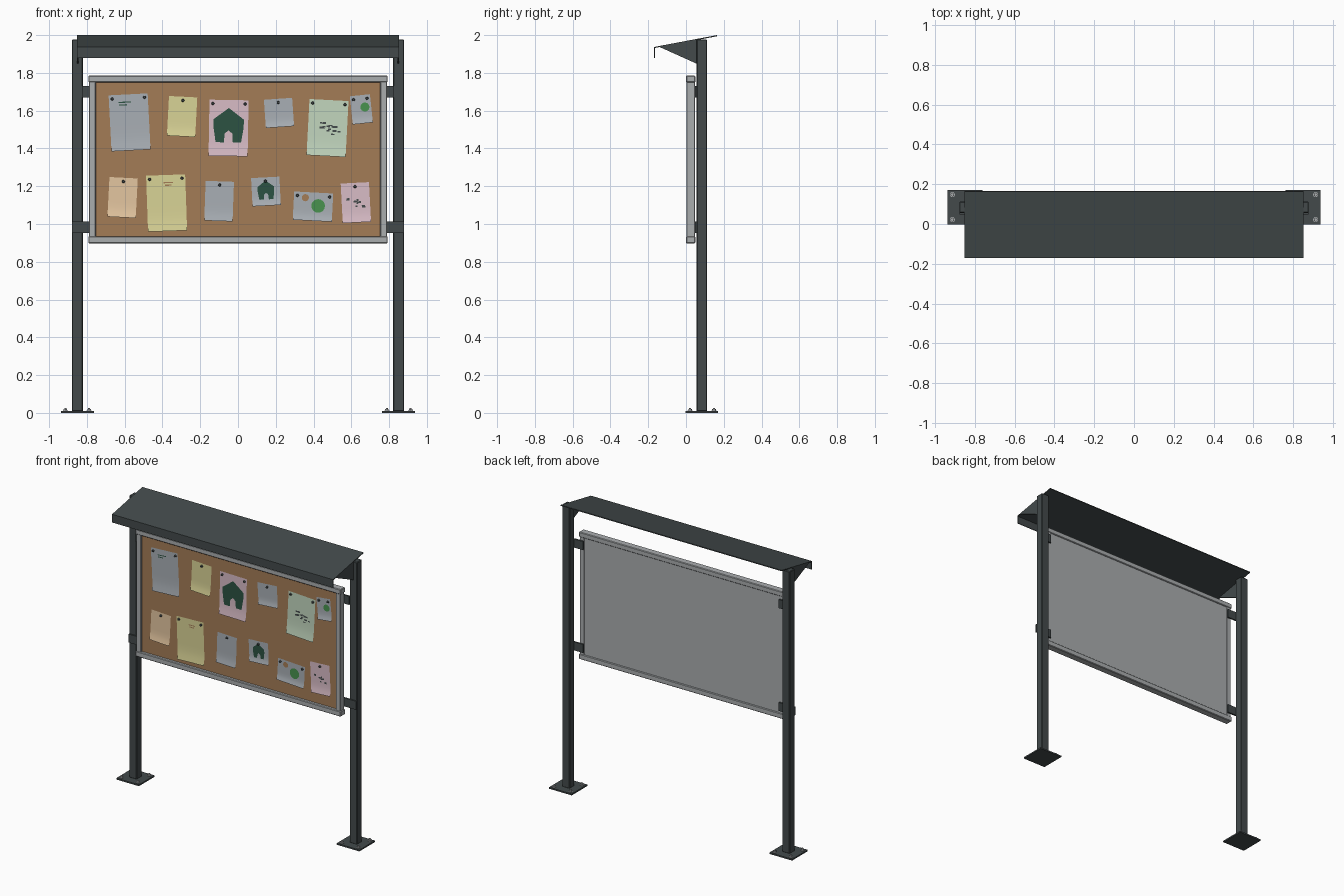
import bpy, bmesh, math, random
from mathutils import Matrix, Vector

if "Cube" in bpy.data.objects:
    bpy.data.objects.remove(bpy.data.objects["Cube"])

random.seed(4)


def material(name, r, g, b):
    lin = [((c / 255 + 0.055) / 1.055) ** 2.4 for c in (r, g, b)]
    m = bpy.data.materials.new(name)
    m.diffuse_color = (*lin, 1)
    m.use_nodes = True
    m.node_tree.nodes["Principled BSDF"].inputs["Base Color"].default_value = m.diffuse_color
    return m


DARK = material("dark_metal", 67, 74, 75)
SILVER = material("silver_metal", 170, 173, 175)
CORK = material("cork", 164, 124, 86)
WHITE = material("white_paper", 169, 175, 181)
YELLOW = material("yellow_paper", 217, 211, 150)
PINK = material("pink_paper", 216, 188, 198)
MINT = material("mint_paper", 194, 214, 190)
PEACH = material("peach_paper", 228, 198, 160)
FOREST = material("dark_green_ink", 44, 82, 66)
GREEN = material("green_ink", 72, 146, 78)


def finish(name, bm, *mats):
    me = bpy.data.meshes.new(name)
    bm.to_mesh(me)
    bm.free()
    for m in mats:
        me.materials.append(m)
    ob = bpy.data.objects.new(name, me)
    bpy.context.collection.objects.link(ob)
    return ob


def box(name, x, y, z, mat, bevel=0):
    """Box from (min, max) ranges on each axis."""
    bm = bmesh.new()
    size = Vector([b - a for a, b in (x, y, z)])
    mid = Vector([(a + b) / 2 for a, b in (x, y, z)])
    bmesh.ops.create_cube(bm, size=1, matrix=Matrix.Translation(mid) @ Matrix.Diagonal((*size, 1)))
    ob = finish(name, bm, mat)
    if bevel:
        mod = ob.modifiers.new("edges", 'BEVEL')
        mod.width = bevel
        mod.segments = 1
    return ob


def extrude_x(name, profile, x0, x1, mat):
    """Extrude a (y, z) outline along x."""
    bm = bmesh.new()
    face = bm.faces.new([bm.verts.new((x0, y, z)) for y, z in profile])
    ext = bmesh.ops.extrude_face_region(bm, geom=[face])
    bmesh.ops.translate(bm, vec=(x1 - x0, 0, 0),
                        verts=[v for v in ext["geom"] if isinstance(v, bmesh.types.BMVert)])
    bmesh.ops.recalc_face_normals(bm, faces=bm.faces)
    return finish(name, bm, mat)


def span(s, a, b):
    return tuple(sorted((s * a, s * b)))


# Posts, base plates, bolts, straps and roof gussets on both sides
for s, side in ((-1, "left"), (1, "right")):
    box(f"post_{side}", span(s, 0.821, 0.879), (0.056, 0.112), (0.008, 1.977), DARK, 0.004)
    box(f"base_plate_{side}", span(s, 0.763, 0.938), (-0.002, 0.17), (0, 0.01), DARK)
    bm = bmesh.new()
    for x in (0.788, 0.914):
        for y in (0.022, 0.148):
            for r, z0, h, n in ((0.013, 0.01, 0.003, 16), (0.010, 0.013, 0.008, 6), (0.005, 0.021, 0.006, 12)):
                bmesh.ops.create_cone(bm, cap_ends=True, segments=n, radius1=r, radius2=r, depth=h,
                                      matrix=Matrix.Translation((s * x, y, z0 + h / 2)))
    finish(f"anchor_bolts_{side}", bm, SILVER)
    box(f"upper_strap_{side}", span(s, 0.755, 0.825), (0.047, 0.058), (1.67, 1.73), DARK)
    box(f"lower_strap_{side}", span(s, 0.755, 0.879), (0.047, 0.058), (0.953, 1.012), DARK)
    extrude_x(f"roof_gusset_{side}", [(-0.14, 1.937), (0.058, 1.976), (0.058, 1.848)],
              s * 0.844, s * 0.853, DARK)

# Folded roof sheet with front lip
extrude_x("roof", [(-0.17, 1.88), (-0.17, 1.937), (0.164, 2.0), (0.165, 1.994),
                   (-0.165, 1.932), (-0.165, 1.88)], -0.853, 0.853, DARK)

# Board frame, cork and back sheet
box("frame_top", (-0.792, 0.792), (0, 0.05), (1.75, 1.785), SILVER, 0.004)
box("frame_bottom", (-0.792, 0.792), (0, 0.05), (0.898, 0.935), SILVER, 0.004)
for s, side in ((-1, "left"), (1, "right")):
    box(f"frame_{side}", span(s, 0.753, 0.788), (0.003, 0.047), (0.93, 1.755), SILVER, 0.003)
box("cork_board", (-0.76, 0.76), (0.02, 0.032), (0.925, 1.76), CORK)
box("back_sheet", (-0.76, 0.76), (0.032, 0.043), (0.925, 1.76), SILVER)


# House drawing outline, counter-clockwise, about one unit tall
HOUSE = [(0, .5), (-.44, .17), (-.44, -.06), (-.37, -.5), (-.13, -.5), (-.11, -.24), (0, -.15),
         (.11, -.24), (.13, -.5), (.37, -.5), (.44, -.06), (.44, .17)]


def disc(u, v, r, n=20):
    return [(u + r * math.cos(2 * math.pi * i / n), v + r * math.sin(2 * math.pi * i / n)) for i in range(n)]


def house(u, v, size):
    return [(u + a * size, v + b * size) for a, b in HOUSE]


def bar(u, v, w, h=0.006):
    return [(u - w / 2, v - h / 2), (u + w / 2, v - h / 2), (u + w / 2, v + h / 2), (u - w / 2, v + h / 2)]


def splatter(w, h, n):
    """Cluster of small scattered ink flecks."""
    return [(bar(random.gauss(0, w / 2.5), random.gauss(0, h / 2.5),
                 random.uniform(.008, .022), random.uniform(.005, .012)), DARK) for _ in range(n)]


def note(name, x, z, w, h, angle, mat, pins, drawings=()):
    """Paper with a curled lower edge, flat drawings and push pins."""
    bm = bmesh.new()
    mats = [mat, DARK]
    c, s = math.cos(math.radians(angle)), math.sin(math.radians(angle))

    def place(u, v, lift=0.0):
        curl = 0.008 * max(0, (-v / h - 0.2) / 0.3) ** 2
        return Vector((x + u * c - v * s, 0.0175 - lift - curl, z + u * s + v * c))

    rows = [[bm.verts.new(place(k * w / 2, (i / 8 - 0.5) * h)) for k in (-1, 1)] for i in range(9)]
    for a, b in zip(rows, rows[1:]):
        bm.faces.new((a[0], a[1], b[1], b[0])).smooth = True
    for i, (outline, ink) in enumerate(drawings):
        if ink not in mats:
            mats.append(ink)
        f = bm.faces.new([bm.verts.new(place(u, v, 0.0015 + 0.00005 * i)) for u, v in outline])
        f.material_index = mats.index(ink)
    spots = [(0, h / 2 - 0.02)] if pins == 1 else [(k * (w / 2 - 0.018), h / 2 - 0.02) for k in (-1, 1)]
    for u, v in spots:
        pin = bmesh.ops.create_cone(bm, cap_ends=True, segments=12, radius1=0.008, radius2=0.006, depth=0.01,
                                    matrix=Matrix.Translation(place(u, v, 0.005)) @ Matrix.Rotation(math.pi / 2, 4, 'X'))
        for vert in pin["verts"]:
            for f in vert.link_faces:
                f.material_index = 1
    finish(name, bm, *mats)


# Upper row of notes
note("notice_white_large", -.574, 1.538, .207, .297, 3, WHITE, 2,
     [(bar(-.02, .108, .065), FOREST), (bar(-.03, .094, .04), FOREST)])
note("notice_yellow_small", -.296, 1.569, .15, .21, -3, YELLOW, 1)
note("notice_pink_house", -.05, 1.508, .207, .297, -1, PINK, 2, [(house(0, .015, .182), FOREST)])
note("notice_white_square", .217, 1.588, .15, .15, 4, WHITE, 1)
note("notice_mint", .474, 1.508, .207, .297, -3, MINT, 2, splatter(.085, .05, 16))
note("notice_white_tiny", .653, 1.607, .107, .15, 6, WHITE, 2, [(disc(.02, .01, .024), GREEN)])
# Lower row of notes
note("notice_peach", -.611, 1.14, .15, .21, -3, PEACH, 1)
note("notice_yellow_large", -.378, 1.111, .207, .297, 2, YELLOW, 2,
     [(bar(.012, .108, .05), CORK), (bar(.012, .094, .035), CORK)])
note("notice_white_medium", -.10, 1.121, .15, .21, -2, WHITE, 1)
note("notice_white_house", .148, 1.172, .15, .15, 3, WHITE, 1, [(house(0, .008, .1), FOREST)])
note("notice_white_wide", .397, 1.092, .207, .15, -3, WHITE, 2,
     [(disc(-.043, .045, .019), CORK), (disc(.027, .005, .036), GREEN)])
note("notice_pink_small", .624, 1.113, .15, .21, 3, PINK, 1, splatter(.05, .035, 10))
